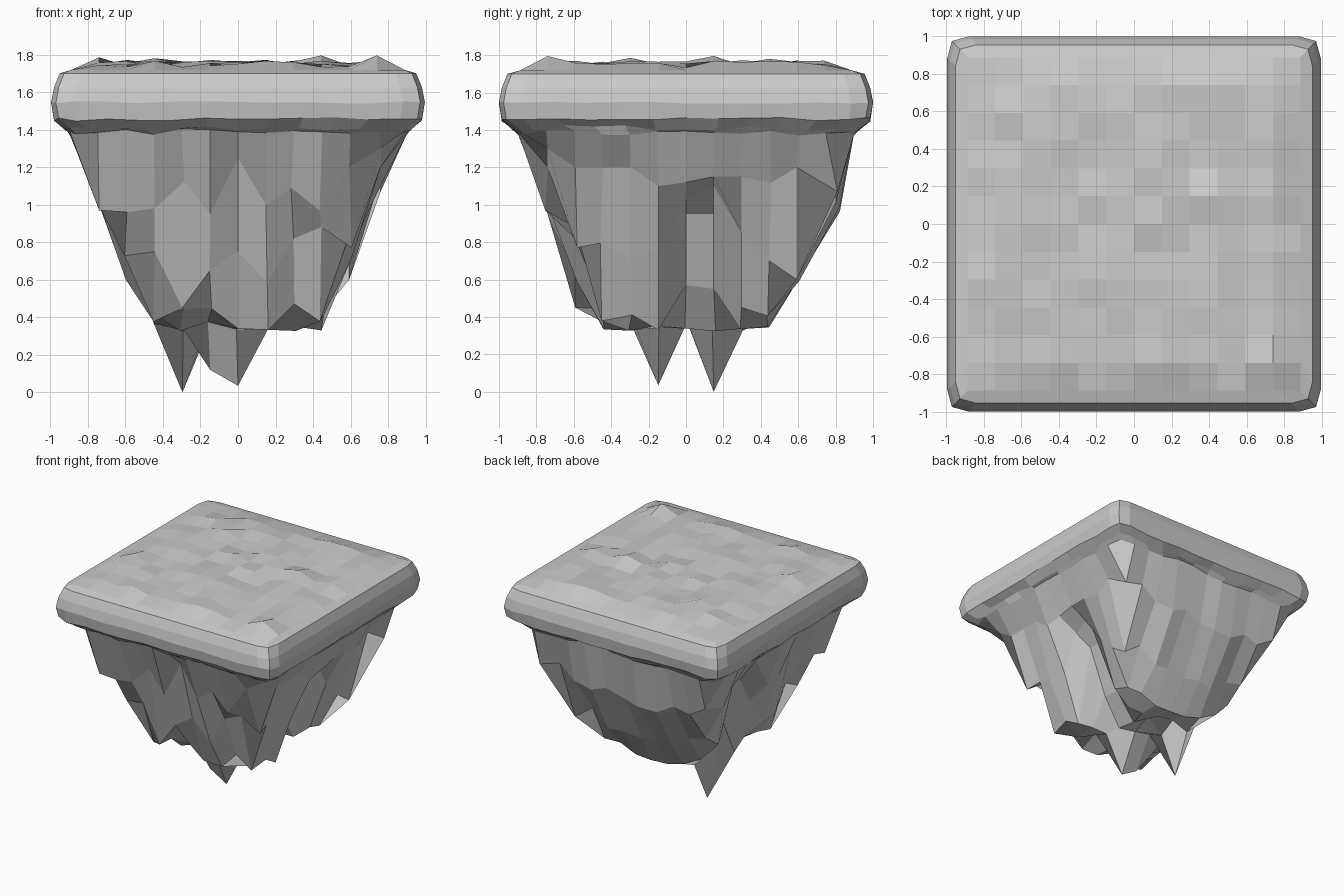
import bpy, bmesh, random

if "Cube" in bpy.data.objects:
    bpy.data.objects.remove(bpy.data.objects["Cube"])

random.seed(7)
N, STEP = 6, 0.148            # grid half-count and spacing
bm = bmesh.new()
IDX = range(-N, N + 1)

# ordered indices around the border of the grid
border = ([(i, -N) for i in range(-N, N)] + [(N, j) for j in range(-N, N)] +
          [(i, N) for i in range(N, -N, -1)] + [(-N, j) for j in range(N, -N, -1)])


def sheet(point, flip=False):
    """Grid of quads, vertices placed by point(i, j)."""
    v = {(i, j): bm.verts.new(point(i, j)) for i in IDX for j in IDX}
    for i in range(-N, N):
        for j in range(-N, N):
            q = [v[i, j], v[i + 1, j], v[i + 1, j + 1], v[i, j + 1]]
            bm.faces.new(q[::-1] if flip else q)
    return [v[b] for b in border]


def rim(h, z, wobble):
    """Square ring with clipped corners and half-width h."""
    ring = []
    for i, j in border:
        x, y = i / N * h, j / N * h
        if abs(i) == abs(j):
            x, y = x * 0.975, y * 0.975
        elif abs(i) == N:
            y *= 1.06
        else:
            x *= 1.06
        ring.append(bm.verts.new((x * 0.995, y, z + random.uniform(-wobble, wobble))))
    return ring


# gently bumpy top
PEAKS = {(5, -5): 1.795, (3, 1): 1.795, (-5, -2): 1.785, (-3, 3): 1.78}


def top_point(i, j):
    edge = max(abs(i), abs(j)) == N
    z = 1.718 if edge else PEAKS.get((i, j), random.uniform(1.73, 1.772))
    return i * STEP, j * STEP, z


# rocky underside: depth falls off with a nearly square radius
PROFILE = [(0, 0.32), (0.46, 0.33), (0.59, 0.58), (0.74, 0.96), (0.80, 1.15), (0.89, 1.38), (2, 1.4)]
# two long spikes, then the clearest notches: front, right, left, corners
FIXED = {(-2, 1): 0.0, (0, -1): 0.035, (-1, -1): 0.12,
         (0, -5): 1.25, (0, -4): 0.75, (0, -3): 0.34, (-1, -5): 0.95, (1, -5): 1.0,
         (2, -4): 0.82, (3, -4): 0.88, (4, -5): 1.2, (-4, -5): 0.96, (-3, -5): 0.98,
         (-3, -4): 0.75, (-2, -4): 0.45,
         (5, -4): 1.2, (5, -3): 1.2, (5, -2): 1.2, (5, -1): 1.1, (5, 0): 1.12, (5, 1): 1.15,
         (5, 2): 1.15, (5, 4): 1.2, (4, -1): 0.75, (4, 0): 1.03, (4, 1): 1.1, (4, 2): 0.85,
         (4, 3): 0.7, (4, 4): 0.6, (3, -1): 0.33, (3, 0): 0.95, (3, 1): 0.95, (3, 2): 0.45,
         (2, 0): 0.57, (2, 1): 0.55,
         (-5, 1): 1.25, (-5, 2): 1.28, (-4, 1): 1.05, (-4, 2): 1.05, (-3, 1): 0.65, (-3, 2): 0.6,
         (-5, -5): 0.97, (5, 5): 1.07, (5, -5): 1.3, (-5, 5): 1.1}


def rock_point(i, j):
    x, y = i * STEP, j * STEP
    if max(abs(i), abs(j)) == N:
        c = 0.98 if abs(i) == abs(j) else 1.01
        return x * c, y * c, 1.39 + random.uniform(-0.02, 0.02)
    r = (x ** 8 + y ** 8) ** 0.125
    for (r0, z0), (r1, z1) in zip(PROFILE, PROFILE[1:]):
        if r0 <= r <= r1:
            z = z0 + (z1 - z0) * (r - r0) / (r1 - r0)
            break
    if r < 0.86:
        z = min(1.37, z + random.random() ** 2 * (0.12 if r < 0.4 or j > 3 else 0.25))
    if j == 5:
        y += 0.07
    if i == 5:
        x += 0.02
    if (i, j) in FIXED:
        return x, y, FIXED[i, j]
    return x + random.uniform(-0.015, 0.015), y + random.uniform(-0.015, 0.015), z


# stack the top, the rounded rim and the rock, then stitch them together
loops = [sheet(top_point)]
for h, z, w in [(0.955, 1.70, 0), (0.985, 1.625, 0), (1.0, 1.545, 0.006),
                (0.985, 1.455, 0.012), (0.925, 1.41, 0.015)]:
    loops.append(rim(h, z, w))
loops.append(sheet(rock_point, True))
for a, b in zip(loops, loops[1:]):
    for k in range(len(a)):
        n = (k + 1) % len(a)
        bm.faces.new((a[n], a[k], b[k], b[n]))

bmesh.ops.recalc_face_normals(bm, faces=bm.faces[:])
mesh = bpy.data.meshes.new("floating_rock_platform")
bm.to_mesh(mesh)
bm.free()
obj = bpy.data.objects.new("floating_rock_platform", mesh)
bpy.context.collection.objects.link(obj)
